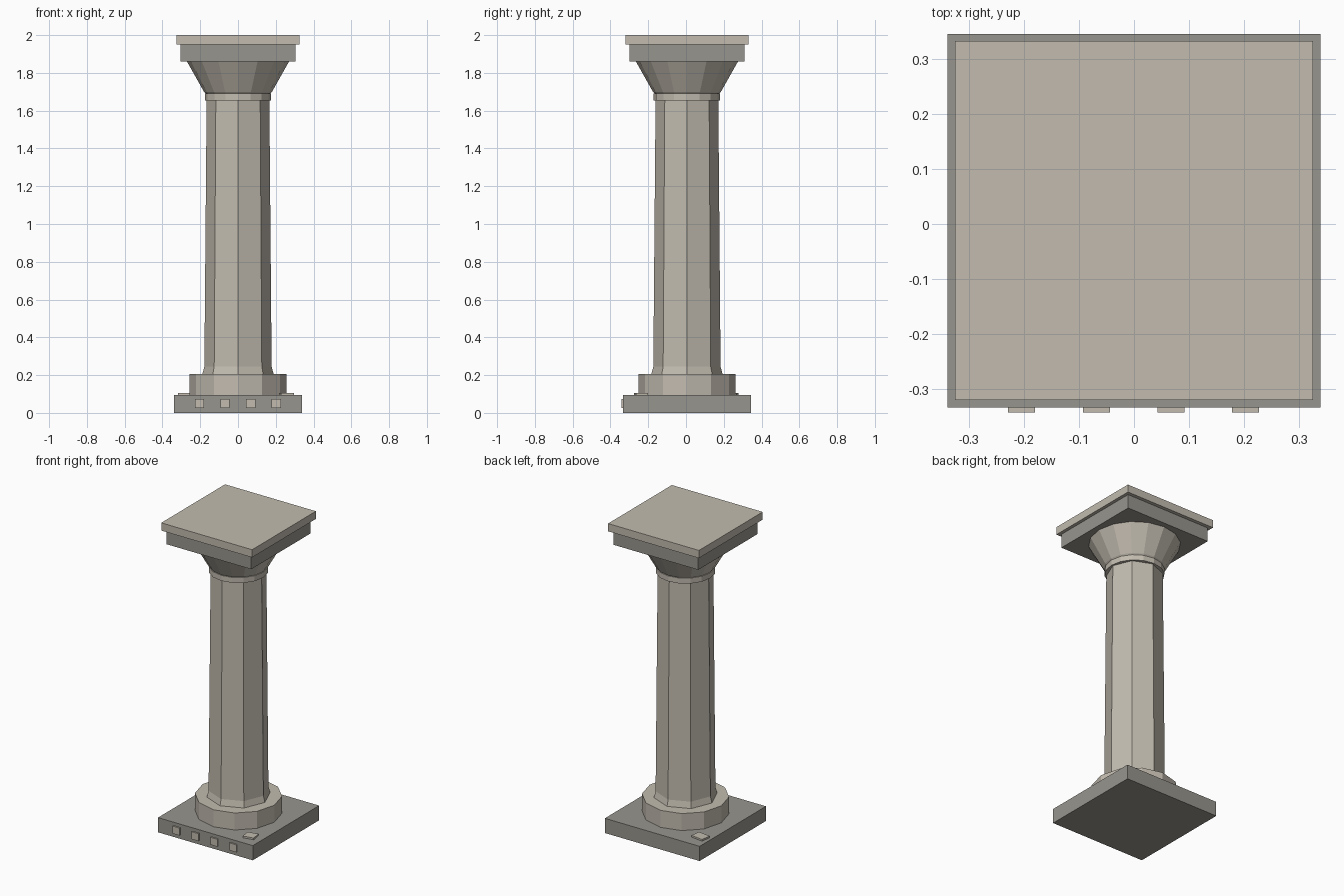
import bpy, bmesh, math
from mathutils import Matrix

cube = bpy.data.objects.get("Cube")
if cube:
    bpy.data.objects.remove(cube, do_unlink=True)

CY = 0.005  # column axis, nudged back to make room for the front studs


def material(name, rgb):
    m = bpy.data.materials.new(name)
    m.use_nodes = True
    m.diffuse_color = (*rgb, 1)
    m.node_tree.nodes["Principled BSDF"].inputs["Base Color"].default_value = (*rgb, 1)
    return m


light_stone = material("light stone", (0.54, 0.50, 0.43))
dark_stone = material("dark stone", (0.31, 0.30, 0.27))


def finish(name, bm, mat):
    bmesh.ops.recalc_face_normals(bm, faces=bm.faces)
    mesh = bpy.data.meshes.new(name)
    bm.to_mesh(mesh)
    bm.free()
    mesh.materials.append(mat)
    obj = bpy.data.objects.new(name, mesh)
    bpy.context.collection.objects.link(obj)
    return obj


def block(name, centre, size, mat, turn=0):
    bm = bmesh.new()
    bmesh.ops.create_cube(bm, size=1, matrix=Matrix.Translation(centre)
                          @ Matrix.Rotation(math.radians(turn), 4, "Z")
                          @ Matrix.Diagonal((*size, 1)))
    return finish(name, bm, mat)


def turned(name, profile, sides, mat):
    """Faceted solid from (radius, height) points, with a corner on each axis."""
    bm = bmesh.new()
    rings = []
    for r, z in profile:
        angles = [math.tau * i / sides for i in range(sides)]
        rings.append([bm.verts.new((r * math.cos(a), CY + r * math.sin(a), z)) for a in angles])
    for low, high in zip(rings, rings[1:]):
        for i in range(sides):
            j = (i + 1) % sides
            bm.faces.new((low[i], low[j], high[j], high[i]))
    bm.faces.new(rings[0][::-1])
    bm.faces.new(rings[-1])
    return finish(name, bm, mat)


# Square plinth
block("plinth", (0, 0.006, 0.0475), (0.678, 0.678, 0.095), dark_stone)

# Row of square studs along the front of the plinth
for i in range(4):
    block(f"front_stud_{i + 1}", (-0.204 + 0.1355 * i, -0.332, 0.049),
          (0.049, 0.02, 0.048), light_stone)

# Loose stone chips on two opposite corners of the plinth
block("front_chip", (0.257, -0.238, 0.099), (0.07, 0.065, 0.014), light_stone, 10)
block("back_chip", (-0.272, 0.24, 0.099), (0.085, 0.065, 0.014), light_stone, -8)

# Column
turned("base_ring", [(0.256, 0.095), (0.256, 0.205)], 12, light_stone)
turned("shaft", [(0.19, 0.2), (0.178, 0.245), (0.166, 1.66)], 8, light_stone)
turned("collar", [(0.176, 1.655), (0.176, 1.69)], 16, light_stone)
turned("capital_bell", [(0.166, 1.685), (0.18, 1.7), (0.27, 1.86)], 16, light_stone)

# Square top slabs
block("capital_block", (0, CY, 1.905), (0.608, 0.608, 0.09), dark_stone)
block("top_slab", (0, 0.006, 1.975), (0.65, 0.652, 0.05), light_stone)
